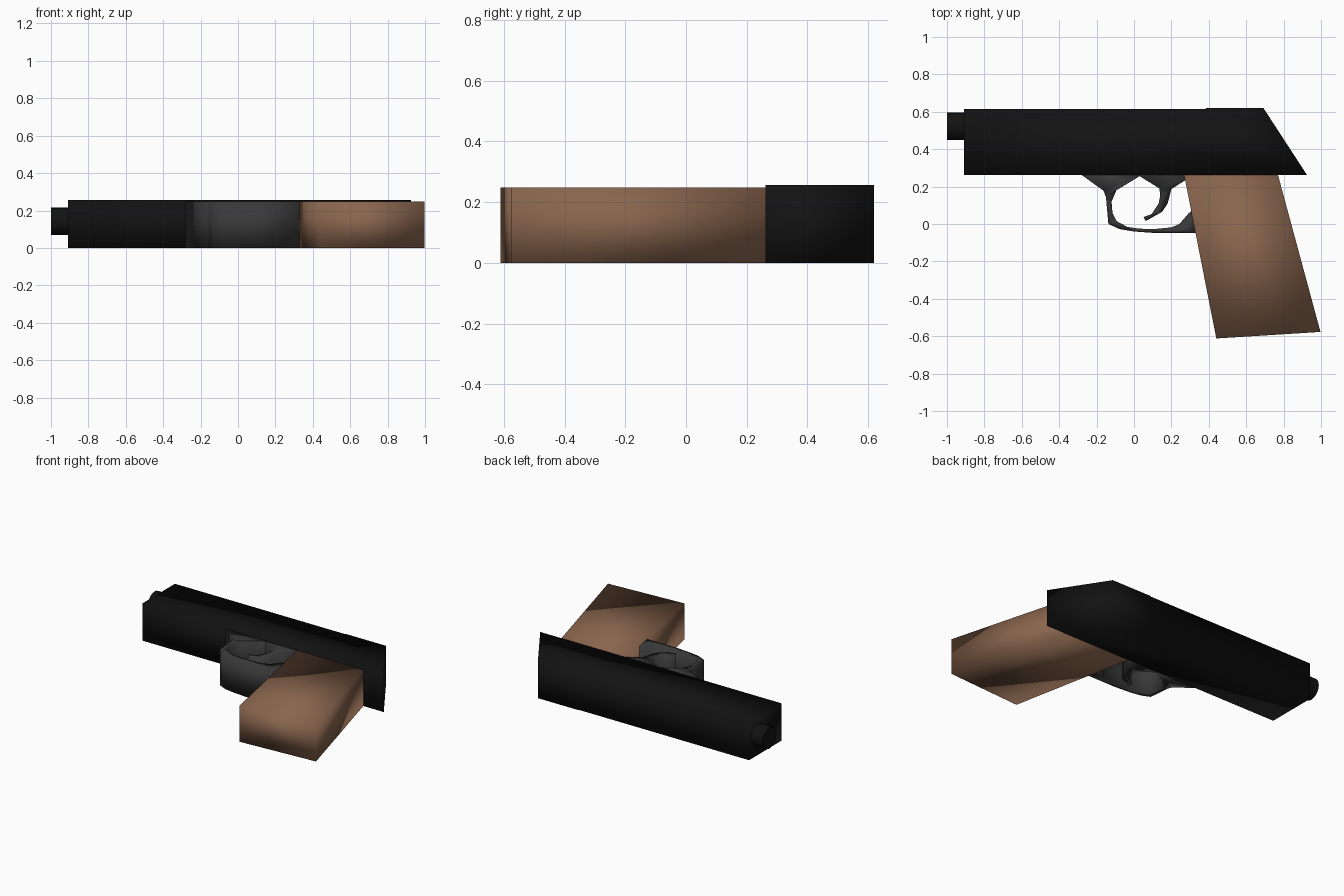
import bpy, bmesh, math

if "Cube" in bpy.data.objects:
    bpy.data.objects.remove(bpy.data.objects["Cube"])


def material(name, rgb):
    m = bpy.data.materials.new(name)
    m.diffuse_color = (*rgb, 1)
    m.use_nodes = True
    m.node_tree.nodes["Principled BSDF"].inputs["Base Color"].default_value = m.diffuse_color
    return m


BLACK = material("black_steel", (0.006, 0.006, 0.006))
GREY = material("dark_grey_steel", (0.04, 0.04, 0.04))
BROWN = material("brown_grip", (0.25, 0.13, 0.075))


def slab(name, outline, z0, z1, mat):
    """Extrude a flat XY outline from z0 to z1, smooth shaded."""
    bm = bmesh.new()
    base = bm.faces.new([bm.verts.new((x, y, z0)) for x, y in outline])
    ext = bmesh.ops.extrude_face_region(bm, geom=[base], use_keep_orig=True)
    for v in ext["geom"]:
        if isinstance(v, bmesh.types.BMVert):
            v.co.z = z1
    bmesh.ops.recalc_face_normals(bm, faces=bm.faces)
    for f in bm.faces:
        f.smooth = True
    me = bpy.data.meshes.new(name)
    bm.to_mesh(me)
    bm.free()
    me.materials.append(mat)
    ob = bpy.data.objects.new(name, me)
    bpy.context.collection.objects.link(ob)
    return ob


# Slide with slanted rear end
slab("slide", [(-0.91, 0.262), (0.925, 0.262), (0.692, 0.62), (0.385, 0.62),
               (0.38, 0.615), (-0.91, 0.615)], 0, 0.256, BLACK)

# Grip
slab("grip", [(0.268, 0.262), (0.44, -0.612), (0.997, -0.577), (0.77, 0.262)],
     0, 0.248, BROWN)

# Trigger guard: outer edge, then back along the inner edge
slab("trigger_guard", [
    (-0.28, 0.262), (-0.163, 0.178), (-0.15, 0.144), (-0.137, 0.0),
    (-0.078, -0.027), (0.0, -0.04), (0.11, -0.048), (0.33, -0.048),
    (0.306, 0.07), (0.29, 0.055), (0.243, 0.0), (0.2, -0.018),
    (0.11, -0.027), (0.03, -0.025), (-0.035, -0.016), (-0.094, 0.016),
    (-0.115, 0.06), (-0.12, 0.12), (-0.094, 0.18), (0.03, 0.256),
    (0.032, 0.262)], 0, 0.248, GREY)

# Trigger
slab("trigger", [
    (0.03, 0.262), (0.03, 0.256), (0.136, 0.19), (0.14, 0.15), (0.132, 0.11),
    (0.094, 0.053), (0.05, 0.037), (0.063, 0.016), (0.15, 0.065),
    (0.18, 0.11), (0.2, 0.187), (0.318, 0.262)], 0, 0.248, GREY)

# Barrel tip
bpy.ops.mesh.primitive_cylinder_add(vertices=24, radius=0.073, depth=0.14,
                                    location=(-0.93, 0.522, 0.142),
                                    rotation=(0, math.pi / 2, 0))
barrel = bpy.context.object
barrel.name = "barrel"
barrel.data.materials.append(BLACK)
bpy.ops.object.shade_smooth_by_angle()
